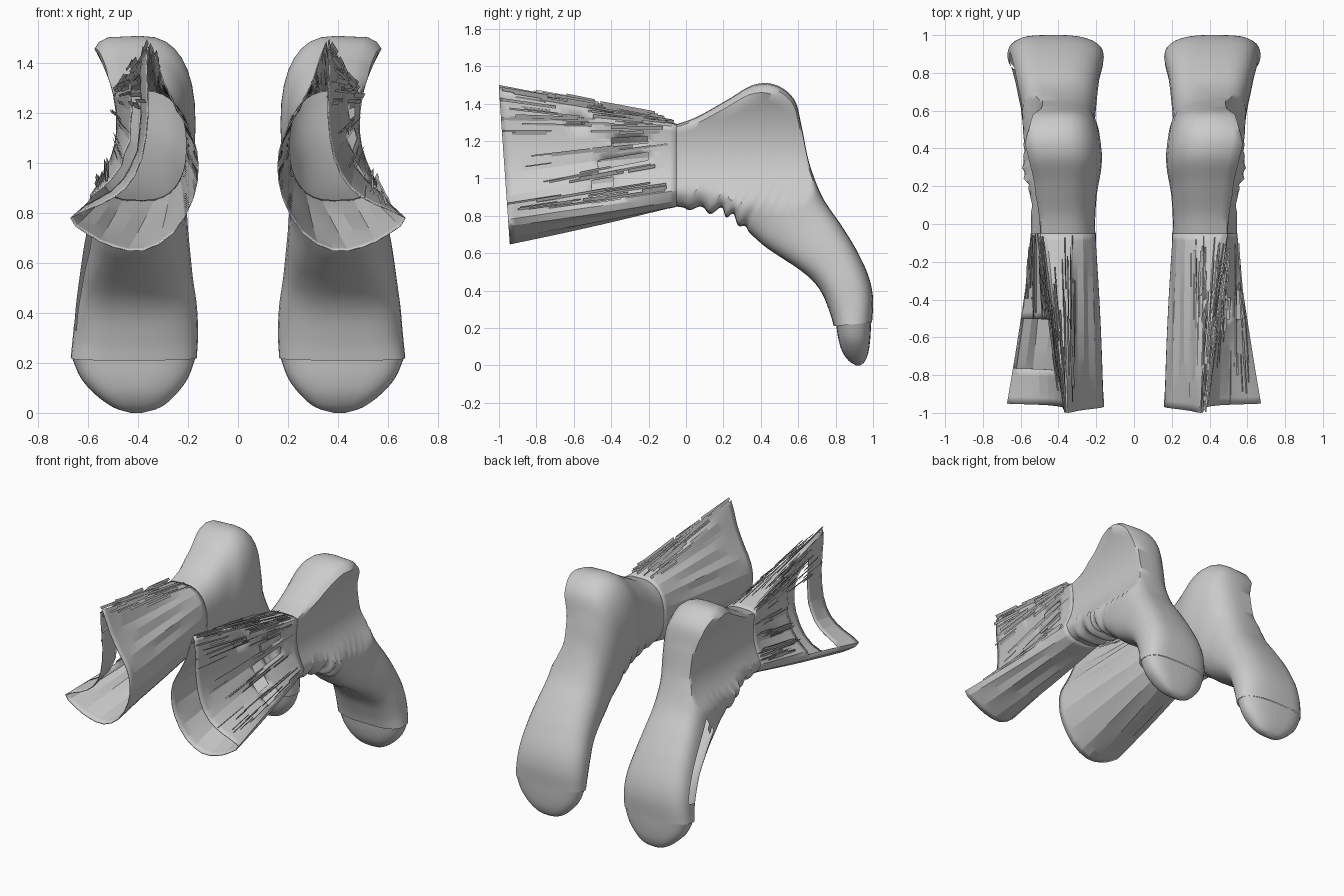
import bpy, bmesh, math, random
from mathutils import Vector

if "Cube" in bpy.data.objects:
    bpy.data.objects.remove(bpy.data.objects["Cube"])

N = 32
CLOTH = bpy.data.materials.new("grey knit")
CLOTH.diffuse_color = (0.6, 0.6, 0.6, 1)
CLOTH.use_nodes = True
CLOTH.node_tree.nodes["Principled BSDF"].inputs["Base Color"].default_value = CLOTH.diffuse_color

# foot stations: instep point (y, z), sole point (y, z), inner x, outer x
FOOT = [(-.05, .85, -.05, 1.29, .205, .56), (.02, .84, .06, 1.33, .205, .56),
        (.12, .83, .22, 1.42, .195, .57), (.20, .82, .36, 1.50, .175, .60),
        (.25, .79, .48, 1.50, .17, .62), (.31, .74, .58, 1.42, .18, .60),
        (.36, .69, .62, 1.27, .19, .59), (.43, .63, .66, 1.08, .205, .59),
        (.52, .57, .73, .90, .20, .60), (.61, .51, .83, .75, .19, .62),
        (.68, .45, .91, .62, .18, .635), (.73, .38, .975, .48, .165, .65),
        (.77, .28, 1.0, .36, .16, .66), (.79, .21, .995, .23, .165, .67)]
TOE = [(.803, .215, .99, .23, .17, .665), (.815, .14, .985, .14, .20, .63),
       (.835, .075, .975, .07, .25, .57), (.87, .025, .955, .02, .31, .50),
       (.91, 0, .93, 0, .385, .43)]
# collapsed cuff outline (x, z): top, inner arc, bottom, outer tip, then the caved-in side
CUFF = [(.35, 1.48), (.30, 1.33), (.235, 1.20), (.18, 1.10), (.16, .99), (.18, .86),
        (.26, .72), (.38, .65), (.50, .665), (.60, .715), (.67, .78), (.55, .835),
        (.45, .90), (.385, 1.02), (.36, 1.20), (.365, 1.38)]


def smooth_path(pts, sub, closed=False):
    """Spline through tuples of any length."""
    out, n = [], len(pts)
    get = (lambda i: pts[i % n]) if closed else (lambda i: pts[max(0, min(n - 1, i))])
    for i in range(n if closed else n - 1):
        for k in range(sub):
            t = k / sub
            out.append(tuple(.5 * (2 * b + (c - a) * t + (2 * a - 5 * b + 4 * c - d) * t * t
                                   + (3 * b - a - 3 * c + d) * t ** 3)
                             for a, b, c, d in zip(get(i - 1), get(i), get(i + 1), get(i + 2))))
    return out if closed else out + [pts[-1]]


def power(v, e):
    return math.copysign(abs(v) ** e, v)


def outer_limit(z):
    """The outer side caves in around ankle height."""
    return .485 + (.95 if z > 1.15 else 1.4) * (z - 1.15) ** 2


def section(st, ripple=0, corner=.5):
    """Rounded ring: sole, inner side, instep, flatter outer side."""
    ly, lz, uy, uz, x0, x1 = st
    ring = []
    for j in range(N):
        a = math.pi / 2 + 2 * math.pi * j / N
        c, s = math.cos(a), math.sin(a)
        e = corner if c > 0 else .8
        px = (x0 + x1) / 2 + (x1 - x0) / 2 * power(c if abs(c) > 1e-6 else 0, e)
        f = .5 + .5 * power(s, .85)
        w = ripple * max(0, -s + .3)
        pz = lz + (uz - lz) * f - w
        ring.append(Vector((min(px, outer_limit(pz)), ly + (uy - ly) * f - w * .3, pz)))
    return ring


def loft(name, rings, side, cap=False, skip=lambda i, j: False, thick=0, angle=45):
    bm = bmesh.new()
    rows = [[bm.verts.new((side * p.x, p.y, p.z)) for p in r] for r in rings]
    for i in range(len(rows) - 1):
        for j in range(N):
            if not skip(i, j):
                k = (j + 1) % N
                bm.faces.new([rows[i][j], rows[i][k], rows[i + 1][k], rows[i + 1][j]])
    if cap:
        bm.faces.new(rows[-1])
    return finish(name, bm, thick, angle)


def finish(name, bm, thick=0, angle=45):
    bmesh.ops.recalc_face_normals(bm, faces=bm.faces)
    me = bpy.data.meshes.new(name)
    bm.to_mesh(me)
    bm.free()
    me.materials.append(CLOTH)
    ob = bpy.data.objects.new(name, me)
    bpy.context.collection.objects.link(ob)
    if thick:
        m = ob.modifiers.new("thickness", 'SOLIDIFY')
        m.thickness = thick
        m.offset = 0
    bpy.context.view_layer.objects.active = ob
    ob.select_set(True)
    bpy.ops.object.shade_smooth_by_angle(angle=math.radians(angle))
    ob.select_set(False)
    return ob


neck = section(FOOT[0], 0, .5)
cuff = [Vector((x, -1 + (1.48 - z) * .07, z)) for x, z in smooth_path(CUFF, 2, True)]


def leg_point(j, u):
    """Point on the leg tube, with long shallow pleats."""
    p = neck[j % N].lerp(cuff[j % N], u)
    rib = .006 * math.sin(math.pi * u) * (1 if j % 2 else -1)
    mid = Vector((.38, p.y, 1.05))
    return p + (p - mid).normalized() * rib


def make_sock(side, label):
    rng = random.Random(7 if side > 0 else 11)
    torn = side < 0

    # foot with bunched folds over the instep
    rings = []
    for i, st in enumerate(smooth_path(FOOT, 8)):
        t = (i - 5) / 39
        r = .016 * math.sin(t * 8 * math.pi) * math.sin(t * math.pi) ** .5 if 0 < t < 1 else 0
        heel = math.exp(-((i - 32) / 16) ** 2)
        rings.append(section(st, r, .5 - .17 * heel))
    loft(label + "_foot", rings, side,
         skip=lambda i, j: torn and 22 <= j <= 24 and 58 + (j * 3) % 5 < i < 94)

    # closed toe cap
    loft(label + "_toe_cap", [section(s) for s in smooth_path(TOE, 4)], side, cap=True)

    # leg tube, split lengthwise along the caved-in outer side
    steps = 24
    splits = {j: (s := rng.randint(3, 14), s + rng.randint(3, 7)) for j in range(21, 30, 2)}

    def gap(i, j):
        if torn:
            return 20 <= j < 30 and 12 <= i < 19
        return j in splits and splits[j][0] <= i < splits[j][1]
    loft(label + "_leg", [[leg_point(j, i / steps) for j in range(N)] for i in range(steps + 1)],
         side, skip=gap, thick=.005, angle=12)

    # loose torn strips lying along the outer and top of the leg
    bm = bmesh.new()
    for _ in range(120):
        j = rng.choice([21, 22, 24, 26, 28, 29, 30, 31, 32, 33])
        top = j > 27
        u0 = rng.uniform(.0, .25 if torn and not top else .75)
        u1 = min(.5 if torn and not top else 1, u0 + rng.uniform(.12, .4))
        f, w = rng.random(), rng.uniform(.006, .02)
        up = rng.uniform(-.01, .045) * math.sin(math.pi * (u0 + u1) / 2) if top else 0
        lift = Vector((rng.uniform(-.01, .02), 0, up))
        a, b = (leg_point(j, u).lerp(leg_point(j + 1, u), f) + lift for u in (u0, u1))
        d = Vector((w * .5, 0, w))
        bm.faces.new([bm.verts.new((side * p.x, p.y, p.z)) for p in (a, b, b + d, a + d)])
    finish(label + "_torn_strips", bm)


make_sock(1, "right")
make_sock(-1, "left")
